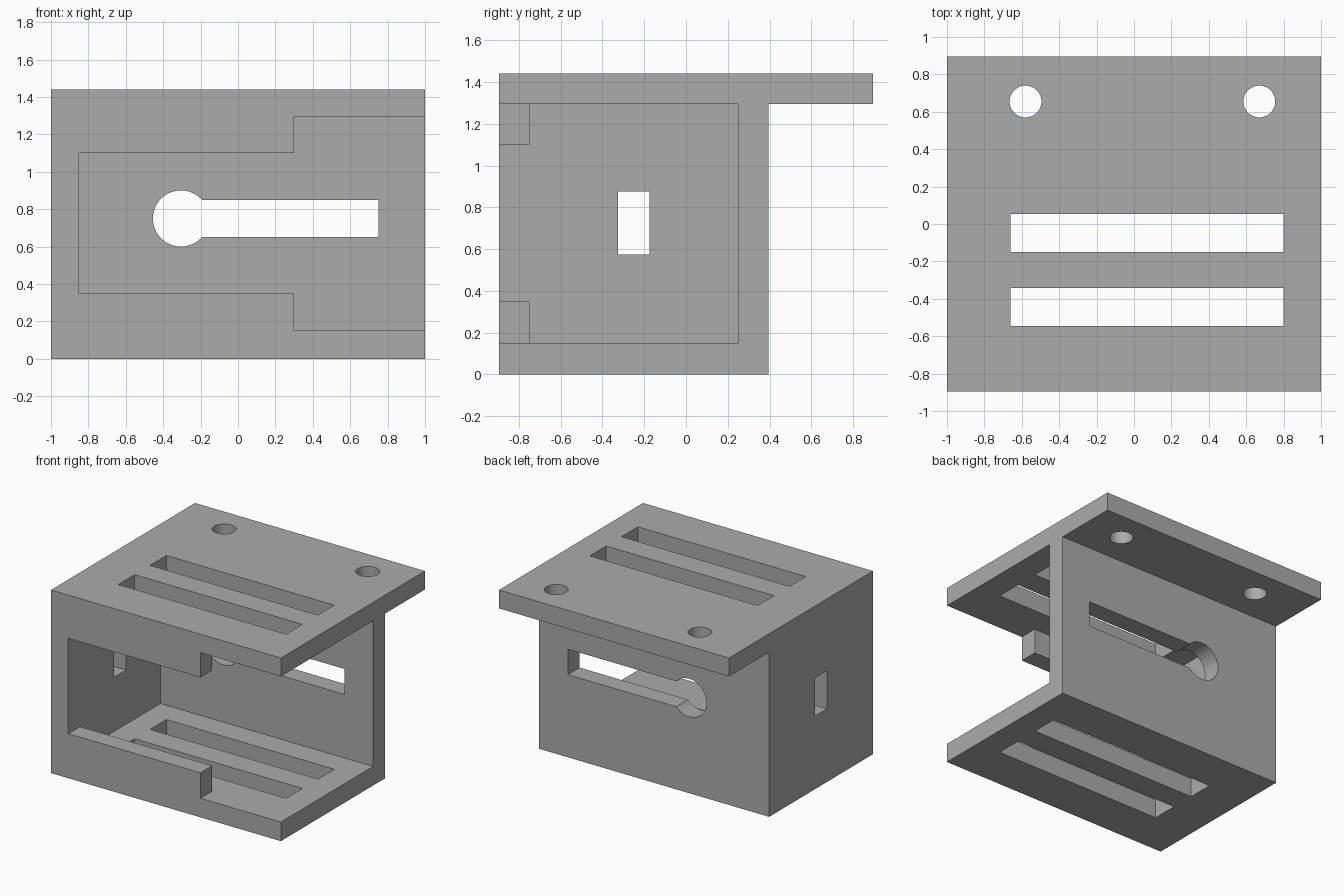
import bpy, bmesh
from math import sin, cos, pi, asin, radians
from mathutils import Vector

cube = bpy.data.objects.get("Cube")
if cube:
    bpy.data.objects.remove(cube, do_unlink=True)

grey = bpy.data.materials.new("plain grey")
grey.use_nodes = True
colour = (0.41, 0.41, 0.41, 1)
grey.diffuse_color = colour
grey.node_tree.nodes["Principled BSDF"].inputs["Base Color"].default_value = colour


def prism(name, outline, axis, low, high):
    """Extrude a 2D outline along an axis; outline is (x,y), (x,z) or (y,z)."""
    def place(p, d):
        return {"x": (d, *p), "y": (p[0], d, p[1]), "z": (*p, d)}[axis]
    bm = bmesh.new()
    face = bm.faces.new([bm.verts.new(place(p, low)) for p in outline])
    moved = bmesh.ops.extrude_face_region(bm, geom=[face])["geom"]
    shift = Vector(place((0, 0), high - low))
    bmesh.ops.translate(bm, vec=shift,
                        verts=[v for v in moved if isinstance(v, bmesh.types.BMVert)])
    bmesh.ops.recalc_face_normals(bm, faces=bm.faces)
    mesh = bpy.data.meshes.new(name)
    bm.to_mesh(mesh)
    bm.free()
    mesh.materials.append(grey)
    obj = bpy.data.objects.new(name, mesh)
    bpy.context.collection.objects.link(obj)
    return obj


def rect(u0, u1, v0, v1):
    return [(u0, v0), (u1, v0), (u1, v1), (u0, v1)]


def arc(u, v, r, start, end, steps):
    angles = [start + (end - start) * i / steps for i in range(steps + 1)]
    return [(u + r * cos(a), v + r * sin(a)) for a in angles]


DEPTH, HEIGHT, WALL = 0.895, 1.44, 0.15
BACK, CEILING, LEFT = 0.395, 1.295, -0.85

# Box body with the mounting flange overhanging the back
bracket = prism("bracket", [(-DEPTH, 0), (BACK, 0), (BACK, CEILING), (DEPTH, CEILING),
                            (DEPTH, HEIGHT), (-DEPTH, HEIGHT)], "x", -1, 1)

# Hollow interior, open on one side
cutters = [prism("cavity", rect(LEFT, 1.2, WALL, CEILING), "y", -0.75, 0.25)]

# Stepped front opening that leaves two lips
cutters.append(prism("front_opening", [
    (LEFT, 0.35), (0.3, 0.35), (0.3, WALL), (1.2, WALL),
    (1.2, CEILING), (0.3, CEILING), (0.3, 1.1), (LEFT, 1.1)], "y", -1.2, -0.6))

# Keyhole slot in the back wall
half = asin(0.1 / 0.15)
keyhole = arc(-0.305, 0.75, 0.15, half, 2 * pi - half, 48) + [(0.75, 0.65), (0.75, 0.85)]
cutters.append(prism("keyhole", keyhole, "y", 0, 0.6))

# Small window in the side wall
cutters.append(prism("side_window", rect(-0.325, -0.175, 0.575, 0.875), "x", -1.2, -0.6))

# Strap slots through both the top and the floor
for y in (-0.545, -0.15):
    cutters.append(prism("strap_slot", rect(-0.66, 0.8, y, y + 0.203), "z", -0.2, 1.7))

# Screw holes in the flange
for x in (-0.58, 0.67):
    cutters.append(prism("screw_hole", arc(x, 0.655, 0.085, 0, 2 * pi, 48)[:-1], "z", 1.1, 1.7))

for cutter in cutters:
    cutter.hide_render = True
    mod = bracket.modifiers.new(cutter.name, "BOOLEAN")
    mod.operation = "DIFFERENCE"
    mod.solver = "EXACT"
    mod.object = cutter

# Bake the cuts and drop the cutters
bpy.context.view_layer.update()
graph = bpy.context.evaluated_depsgraph_get()
baked = bpy.data.meshes.new_from_object(bracket.evaluated_get(graph))
bracket.modifiers.clear()
bracket.data = baked
for cutter in cutters:
    bpy.data.objects.remove(cutter, do_unlink=True)

bpy.ops.object.select_all(action="DESELECT")
bracket.select_set(True)
bpy.context.view_layer.objects.active = bracket
bpy.ops.object.shade_smooth_by_angle(angle=radians(30))
